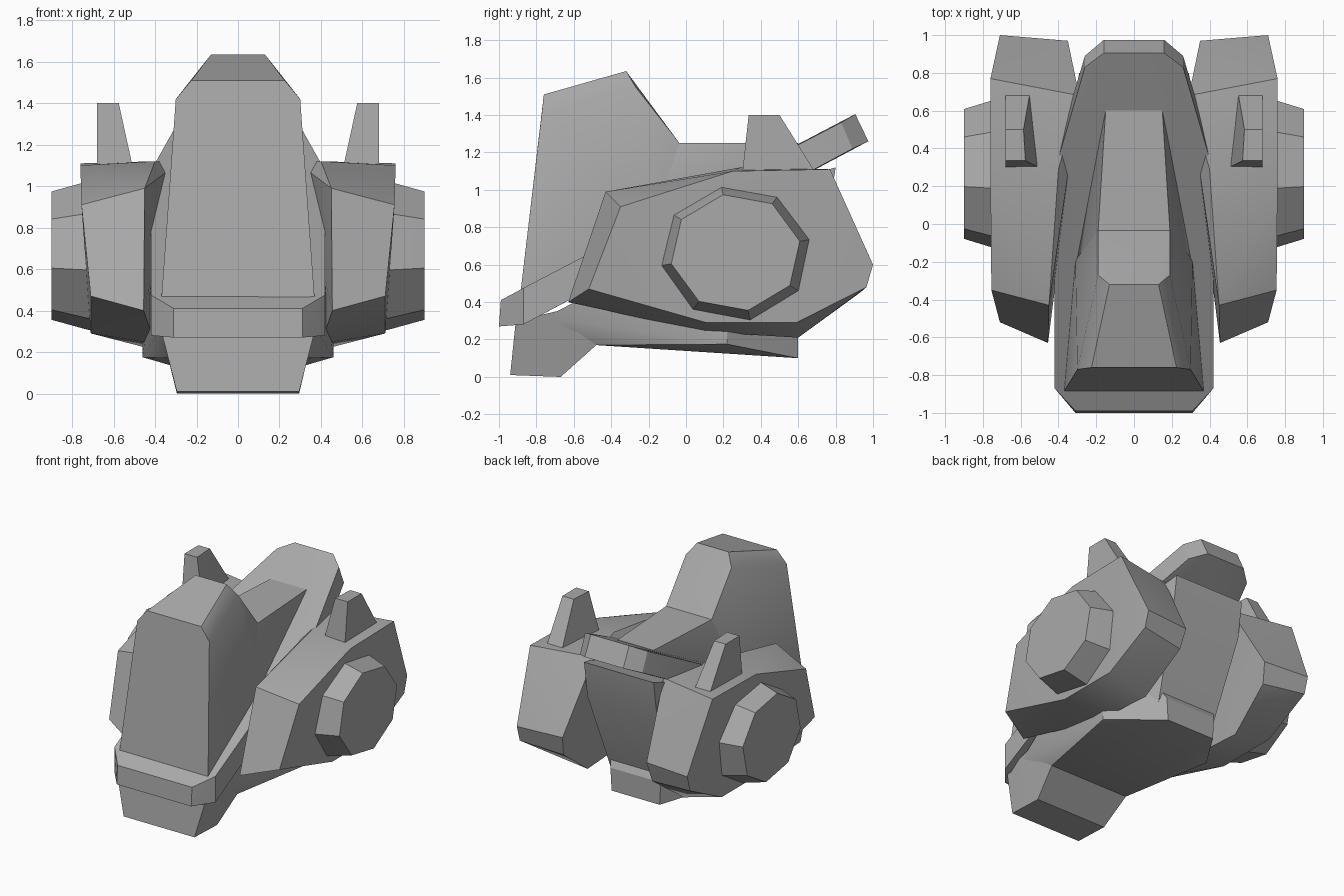
import bpy
import bmesh
import math

cube = bpy.data.objects.get("Cube")
if cube:
    bpy.data.objects.remove(cube, do_unlink=True)

grey = bpy.data.materials.new("plain_grey")
grey.use_nodes = True
colour = (0.4, 0.4, 0.4, 1)
grey.diffuse_color = colour
grey.node_tree.nodes["Principled BSDF"].inputs["Base Color"].default_value = colour


def solid(name, points):
    """Convex faceted block spanned by its corner points."""
    bm = bmesh.new()
    for p in points:
        bm.verts.new(p)
    hull = bmesh.ops.convex_hull(bm, input=bm.verts[:])
    loose = {g for g in hull["geom_interior"] + hull["geom_unused"]
             if isinstance(g, bmesh.types.BMVert)}
    bmesh.ops.delete(bm, geom=list(loose), context="VERTS")
    bmesh.ops.dissolve_limit(bm, angle_limit=math.radians(1.5),
                             verts=bm.verts[:], edges=bm.edges[:])
    bmesh.ops.recalc_face_normals(bm, faces=bm.faces[:])
    mesh = bpy.data.meshes.new(name)
    bm.to_mesh(mesh)
    bm.free()
    mesh.materials.append(grey)
    obj = bpy.data.objects.new(name, mesh)
    bpy.context.collection.objects.link(obj)
    bpy.ops.object.select_all(action="DESELECT")
    obj.select_set(True)
    bpy.context.view_layer.objects.active = obj
    bpy.ops.object.shade_smooth_by_angle(angle=math.radians(28))
    return obj


def flip(points):
    return [(-x, y, z) for x, y, z in points]


def central(name, half):
    solid(name, half + flip(half))


def paired(name, points):
    solid("left_" + name, points)
    solid("right_" + name, flip(points))


# Tall face block with bevelled crest
central("face_crest", [
    (.37, -.885, .45), (.30, -.77, 1.42), (.225, -.76, 1.51),
    (.13, -.32, 1.635), (.19, -.27, 1.55), (.19, -.035, 1.25),
    (.31, -.2, .82), (.31, -.2, .6), (.255, -.05, .8)])

# Low ridge running back from the crest
central("rear_ridge", [
    (.19, -.035, 1.25), (.15, .6, 1.25), (.255, -.05, .85),
    (.31, -.2, .8), (.15, .6, 1.15), (.25, -.1, .7)])

# Sloping collar plate through the whole head
central("sloping_collar", [
    (.31, -.99, .41), (.42, -.87, .475), (.42, .28, 1.075),
    (.26, .83, 1.36), (.16, .905, 1.405),
    (.31, -1, .27), (.42, -.87, .28), (.42, .35, .93),
    (.26, .89, 1.22), (.16, .975, 1.26)])

# Chin, underside and neck
central("chin", [
    (.295, -.94, .01), (.295, -.67, 0), (.37, -.91, .3),
    (.39, -.48, .4), (.33, -.48, .17)])
central("underside", [
    (.33, -.48, .17), (.37, -.75, .32), (.46, .22, .175), (.46, .22, .24),
    (.2, .6, .1), (.21, .6, .27), (.42, .3, .8), (.42, -.4, .5)])
central("neck", [
    (.24, .54, .22), (.29, .76, .85), (.29, .8, 1.12),
    (.4, .2, .3), (.4, .2, .95)])

# Side pods
paired("pod", [
    (.755, -.35, .91), (.76, .25, 1.10), (.76, .77, 1.11), (.71, 1, .6),
    (.71, .965, .48), (.71, .59, .29), (.71, .11, .29), (.71, -.52, .47),
    (.45, -.43, .99), (.40, .29, 1.12), (.29, .68, 1.11), (.35, .97, .6),
    (.37, .93, .45), (.40, .6, .21), (.40, .1, .24), (.455, -.63, .40)])

# Tapered eight-sided ear discs
disc = []
for x, ry, rz in ((.66, .42, .38), (.74, .40, .36), (.90, .35, .315)):
    for i in range(8):
        a = math.radians(11 + 45 * i)
        disc.append((x, .265 + ry * math.cos(a), .665 + rz * math.sin(a)))
paired("ear_disc", disc)

# Small fins on the pods
paired("fin", [
    (.505, .3, 1.08), (.68, .3, 1.08), (.68, .7, 1.08), (.55, .7, 1.08),
    (.575, .335, 1.4), (.68, .335, 1.4), (.68, .5, 1.4), (.585, .5, 1.4)])
